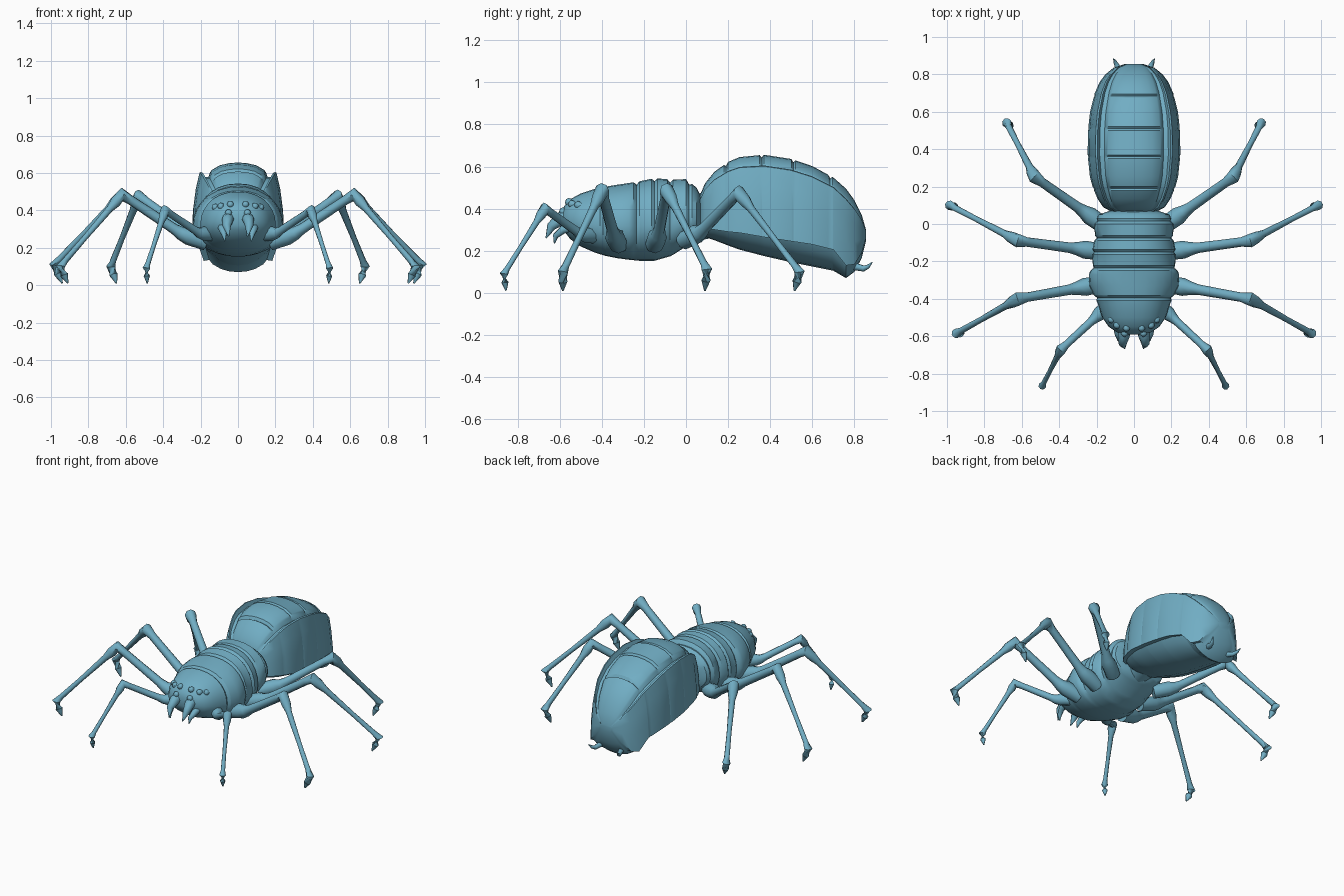
import bpy, bmesh, math
from mathutils import Vector

if "Cube" in bpy.data.objects:
    bpy.data.objects.remove(bpy.data.objects["Cube"])

shell = bpy.data.materials.new("dusty teal")
shell.diffuse_color = (0.165, 0.42, 0.55, 1)
shell.use_nodes = True
shell.node_tree.nodes["Principled BSDF"].inputs["Base Color"].default_value = shell.diffuse_color


def loft(name, rings, angle=35):
    """Skin closed rings of equal length and cap both ends."""
    bm = bmesh.new()
    vs = [[bm.verts.new(p) for p in r] for r in rings]
    n = len(vs[0])
    for a, b in zip(vs, vs[1:]):
        for i in range(n):
            j = (i + 1) % n
            bm.faces.new((a[i], a[j], b[j], b[i]))
    bm.faces.new(vs[0])
    bm.faces.new(vs[-1])
    bmesh.ops.recalc_face_normals(bm, faces=bm.faces)
    me = bpy.data.meshes.new(name)
    bm.to_mesh(me)
    bm.free()
    ob = bpy.data.objects.new(name, me)
    bpy.context.collection.objects.link(ob)
    me.materials.append(shell)
    bpy.ops.object.select_all(action='DESELECT')
    ob.select_set(True)
    bpy.context.view_layer.objects.active = ob
    bpy.ops.object.shade_smooth_by_angle(angle=math.radians(angle))
    return ob


def tube(name, pts, radii, sides=8):
    """Round limb through points with a radius at each."""
    pts = [Vector(p) for p in pts]
    rings = []
    for i, p in enumerate(pts):
        d = (pts[min(i + 1, len(pts) - 1)] - pts[max(i - 1, 0)]).normalized()
        u = d.cross(Vector((-d.y, d.x, 0.05))).normalized()
        v = d.cross(u)
        rings.append([p + radii[i] * (u * math.cos(t) + v * math.sin(t))
                      for t in (2 * math.pi * k / sides for k in range(sides))])
    return loft(name, rings, 50)


def pair(name, pts, radii):
    for side, s in (("right", 1), ("left", -1)):
        tube(f"{side}_{name}", [(s * x, y, z) for x, y, z in pts], radii)


def sample(table, y):
    for a, b in zip(table, table[1:]):
        if a[0] <= y <= b[0]:
            t = (y - a[0]) / (b[0] - a[0])
            return [p + (q - p) * t for p, q in zip(a, b)]


def rows(table, seams, w):
    """Stations plus three tight ones at each seam; flag 1 marks the groove."""
    ys = {r[0]: 0 for r in table if all(abs(r[0] - s) > w for s in seams)}
    for s in seams:
        ys.update({s - w: 0, s: 1, s + w: 0})
    return [(sample(table, y), ys[y]) for y in sorted(ys)]


# Head and thorax: y, top, bottom, half width
thorax = [(-.59, .38, .32, .05), (-.58, .41, .295, .09), (-.55, .445, .255, .135),
          (-.5, .472, .22, .17), (-.43, .495, .19, .192), (-.38, .505, .175, .215),
          (-.33, .513, .165, .238), (-.27, .522, .157, .242), (-.22, .53, .152, .22),
          (-.15, .545, .152, .225), (-.07, .538, .175, .208), (0, .54, .22, .213),
          (.05, .5, .25, .19), (.07, .46, .28, .13)]
rings = []
for (y, top, bot, hw), dip in rows(thorax, (-.395, -.235, -.15, -.075, .015), .014):
    top, hw = top - .014 * dip, hw * (1 - .05 * dip)
    mid = bot + (top - bot) * .44
    ring = []
    for k in range(28):
        t = 2 * math.pi * k / 28
        c, s = math.cos(t), math.sin(t)
        h = top - mid if s > 0 else mid - bot
        ring.append((hw * math.copysign(abs(c) ** .9, c), y,
                     mid + h * math.copysign(abs(s) ** .95, s)))
    rings.append(ring)
loft("head_and_thorax", rings)

# Abdomen: y, top, lower lip of side plates, belly, half width
abdomen = [(.065, .46, .31, .28, .12), (.09, .52, .305, .265, .165),
           (.135, .575, .30, .25, .195), (.2, .622, .29, .225, .222),
           (.255, .645, .285, .205, .236), (.37, .656, .265, .175, .248),
           (.5, .636, .245, .145, .246), (.6, .602, .23, .125, .235),
           (.7, .548, .205, .105, .21), (.76, .495, .13, .07, .183),
           (.8, .44, .135, .1, .153), (.835, .37, .19, .165, .11),
           (.855, .3, .26, .245, .05)]
# Half section: back plate, groove, flared side plate (width, depth above lip)
upper = [(0, 0), (.2, .01), (.4, .04), (.56, .1), (.6, .13), (.64, .2), (.74, .2),
         (.79, .13), (.83, .14), (.91, .36), (.97, .65), (1, 1)]
# Recessed belly (width, depth below lip)
lower = [(.84, -.08), (.74, .3), (.5, .72), (.25, .94), (0, 1)]
rings = []
for (y, top, lip, bot, hw), dip in rows(abdomen, (.19, .36, .51, .685), .01):
    half = []
    for i, (u, v) in enumerate(upper):
        sink = dip * (.012 if i < 5 else 0)
        half.append((hw * u * (1 - dip * (.012 if i > 8 else 0)),
                     top - (top - lip) * v - sink))
    half += [(hw * u, lip - (lip - bot) * v) for u, v in lower]
    rings.append([(x, y, z) for x, z in half] +
                 [(-x, y, z) for x, z in half[-2:0:-1]])
loft("abdomen", rings, 30)

# Waist joining thorax and abdomen
tube("waist", [(0, -.02, .33), (0, .06, .36), (0, .16, .38)], [.1, .11, .11], 16)

# Legs: hip, knee, ankle, toe
legs = {
    "front_leg": ((.13, -.43, .27), (.39, -.67, .40), (.49, -.865, .09), (.485, -.855, .01)),
    "second_leg": ((.17, -.32, .23), (.62, -.40, .485), (.95, -.585, .10), (.91, -.585, .01)),
    "third_leg": ((.17, -.15, .23), (.62, -.09, .485), (.985, .10, .11), (.94, .09, .01)),
    "rear_leg": ((.16, -.01, .25), (.53, .25, .475), (.68, .54, .10), (.65, .515, .01)),
}
for name, pts in legs.items():
    hip, knee, ankle, toe = map(Vector, pts)
    k = .8 if name == "front_leg" else 1
    low = hip.lerp(knee, .3) - Vector((0, 0, .03))
    path = [hip, hip.lerp(low, .7), low, low.lerp(knee, .12), low.lerp(knee, .5),
            low.lerp(knee, .85), knee, knee.lerp(ankle, .1), knee.lerp(ankle, .2),
            knee.lerp(ankle, .6), knee.lerp(ankle, .92), ankle, ankle.lerp(toe, .5), toe]
    rad = [.045, .048, .036, .028, .026, .025, .036, .031, .02, .015, .017, .026, .022, .004]
    pair(name, path, [r * k for r in rad])

# Jaws, feelers and spinnerets
pair("jaw", [(.05, -.54, .36), (.055, -.6, .35), (.06, -.64, .315), (.05, -.665, .26)],
     [.034, .032, .022, .003])
pair("feeler", [(.09, -.52, .32), (.085, -.585, .30), (.075, -.62, .27), (.07, -.625, .235)],
     [.022, .02, .014, .003])
pair("spinneret", [(.07, .78, .13), (.09, .845, .115), (.1, .865, .125), (.11, .885, .145)],
     [.02, .014, .01, .002])

# Eyes
for i, (x, y, z) in enumerate([(.04, -.56, .43), (.09, -.545, .42), (.12, -.515, .415),
                               (.05, -.588, .385)]):
    pair(f"eye_{i + 1}", [(x, y + .02, z - .005), (x * 1.02, y - .004, z + .004),
                          (x * 1.04, y - .012, z + .007)], [.018, .018, .009])
